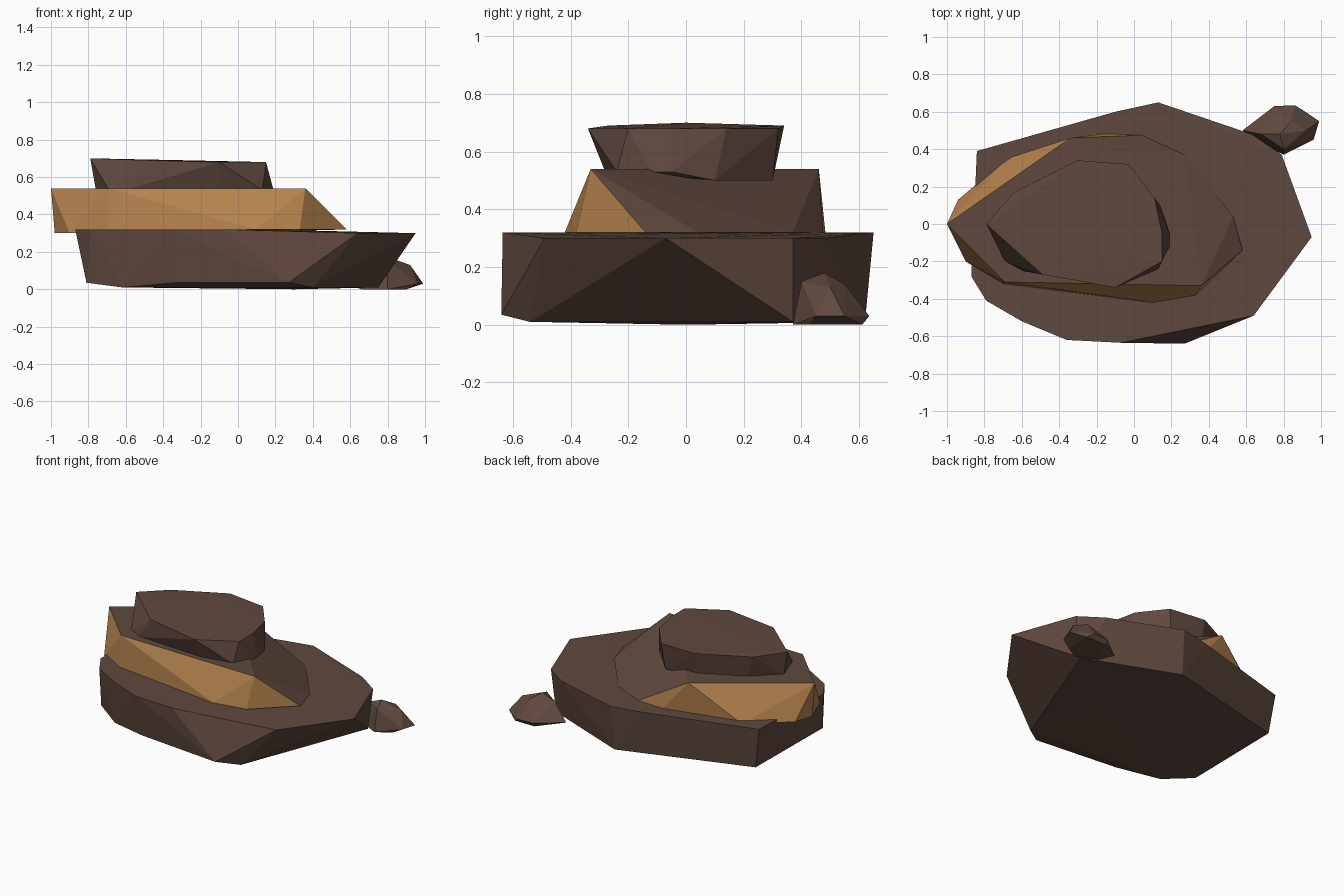
import bpy
import bmesh

cube = bpy.data.objects.get("Cube")
if cube:
    bpy.data.objects.remove(cube, do_unlink=True)


def material(name, rgb):
    mat = bpy.data.materials.new(name)
    mat.use_nodes = True
    color = (*rgb, 1)
    mat.diffuse_color = color
    mat.node_tree.nodes["Principled BSDF"].inputs["Base Color"].default_value = color
    return mat


brown = material("dark brown rock", (.116, .066, .049))
tan = material("tan rock", (.47, .23, .078))


def rock(name, rings, points=(), two_tone=False):
    """Chiselled stone: hull around flat rings (height, outline) and odd points."""
    bm = bmesh.new()
    for z, outline in rings:
        for x, y in outline:
            bm.verts.new((x, y, z))
    for p in points:
        bm.verts.new(p)
    hull = bmesh.ops.convex_hull(bm, input=bm.verts)
    loose = set(hull["geom_interior"]) | set(hull["geom_unused"])
    bmesh.ops.delete(bm, geom=[g for g in loose if isinstance(g, bmesh.types.BMVert)],
                     context="VERTS")
    bmesh.ops.recalc_face_normals(bm, faces=bm.faces)
    bm.normal_update()
    for f in bm.faces:
        f.smooth = False
        # Steep broken sides are tan, upper slopes stay brown
        f.material_index = int(two_tone and f.normal.z < .6)
    mesh = bpy.data.meshes.new(name)
    bm.to_mesh(mesh)
    bm.free()
    mesh.materials.append(brown)
    if two_tone:
        mesh.materials.append(tan)
    obj = bpy.data.objects.new(name, mesh)
    bpy.context.collection.objects.link(obj)
    return obj


# Broad base slab
rock("base_slab", [
    (.32, [(-.84, .39), (-.1, .6), (.13, .65), (-.87, -.28), (-.79, -.41),
           (-.6, -.52), (-.36, -.62), (-.07, -.635)]),
    (.3, [(.63, .48), (.79, .37), (.95, -.07), (.64, -.49)]),
    (.01, [(-.62, -.48), (.4, -.54), (.75, .37), (.12, .62)]),
    (.035, [(-.81, -.36), (-.8, .37), (-.34, -.58), (.27, -.64)]),
], [(.3, 0, 0)])

# Two-tone middle slab with a long slope toward the back
rock("middle_slab", [
    (.54, [(-1, 0), (-.69, -.31), (.36, -.33), (-.34, .46)]),
    (.32, [(.58, -.14), (.53, .04), (.27, .37), (.04, .475), (.1, -.42), (.33, -.38)]),
    (.3, [(-.98, 0), (-.94, .13), (-.68, .35), (-.14, .485), (-.9, -.2), (-.7, -.32)]),
], two_tone=True)

# Cap stone, wider at the top on most sides
rock("top_stone", [
    (.69, [(-.64, .17), (-.49, -.27), (-.3, .34)]),
    (.68, [(-.03, .32), (.11, .14), (.15, -.05), (.15, -.2), (-.1, -.34)]),
    (.53, [(-.76, 0), (-.69, -.2), (-.6, -.25), (-.1, -.28), (.13, -.24),
           (.19, -.12), (.19, -.05)]),
    (.5, [(.14, .1), (-.05, .3), (-.3, .3), (-.58, .16)]),
], [(-.79, 0, .7)])

# Small pebble beside the base
rock("pebble", [
    (0, [(.66, .44), (.8, .37), (.9, .43), (.9, .61), (.75, .61)]),
    (.03, [(.58, .5), (.99, .55), (.96, .45), (.86, .635), (.75, .63)]),
], [(.68, .48, .14), (.78, .48, .18), (.8, .4, .15), (.84, .55, .14), (.92, .5, .13)])
